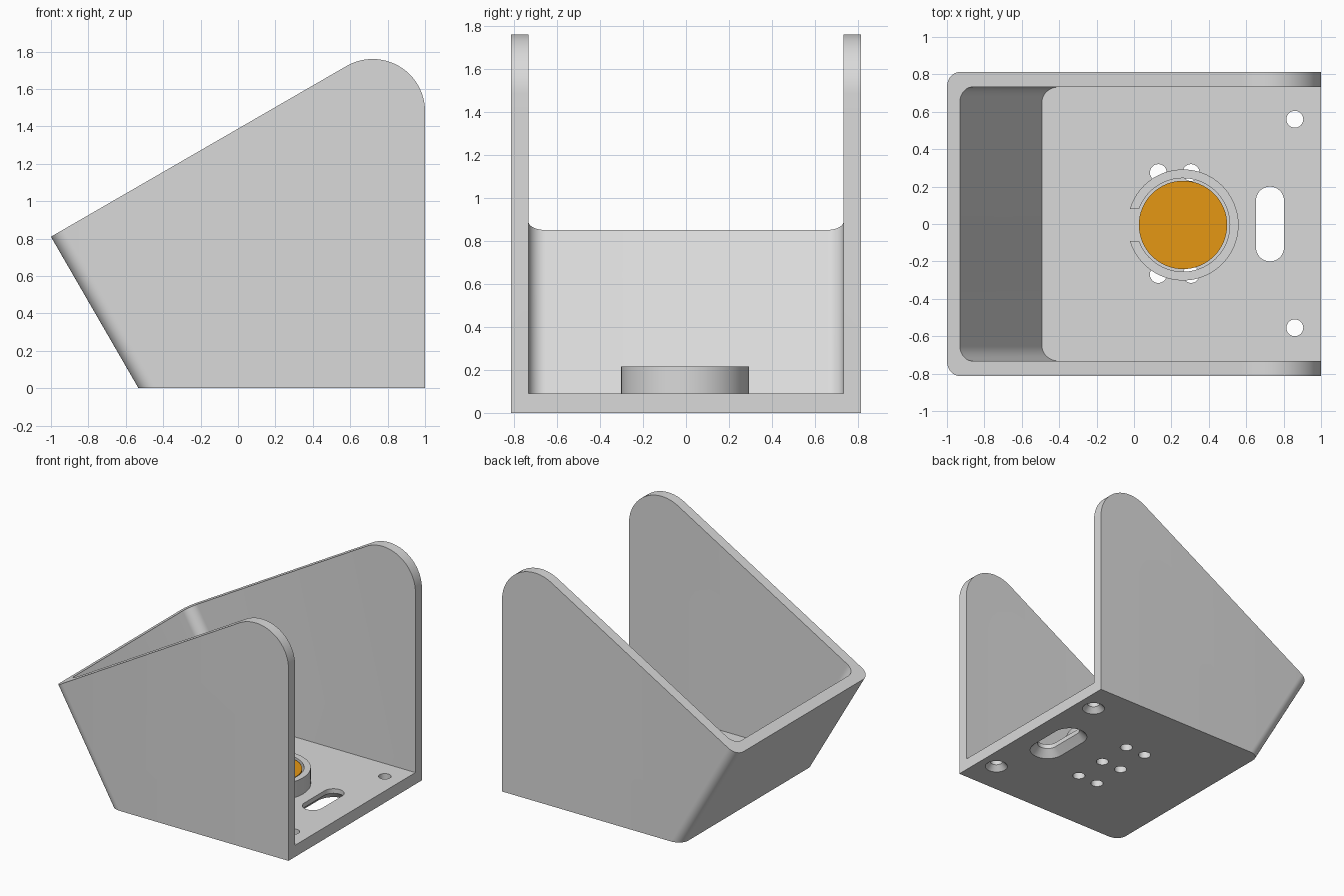
import bpy, bmesh
from math import sin, cos, asin, pi, radians
from mathutils import Vector

cube = bpy.data.objects.get("Cube")
if cube:
    bpy.data.objects.remove(cube, do_unlink=True)


def material(name, colour):
    mat = bpy.data.materials.new(name)
    mat.use_nodes = True
    mat.diffuse_color = colour
    mat.node_tree.nodes["Principled BSDF"].inputs["Base Color"].default_value = colour
    return mat


grey = material("light grey plastic", (0.7, 0.7, 0.7, 1))
amber = material("amber metal", (0.78, 0.31, 0.007, 1))


def finish(bm, name, mat=None):
    bmesh.ops.recalc_face_normals(bm, faces=bm.faces)
    mesh = bpy.data.meshes.new(name)
    bm.to_mesh(mesh)
    bm.free()
    obj = bpy.data.objects.new(name, mesh)
    bpy.context.collection.objects.link(obj)
    if mat:
        mesh.materials.append(mat)
    return obj


def arc(cx, cy, r, start, end, steps):
    angles = [start + (end - start) * i / steps for i in range(steps + 1)]
    return [(cx + r * cos(a), cy + r * sin(a)) for a in angles]


def loft(bm, rings):
    """Skin a stack of equal-length point rings and cap both ends."""
    loops = [[bm.verts.new(p) for p in ring] for ring in rings]
    n = len(loops[0])
    for a, b in zip(loops, loops[1:]):
        for i in range(n):
            bm.faces.new((a[i], a[(i + 1) % n], b[(i + 1) % n], b[i]))
    bm.faces.new(loops[0])
    bm.faces.new(loops[-1])


def side_prism(name, profile, half, mat=None):
    """Extrude an x-z profile across y and round the two sloping rear edges.
    The profile's first two points are the top and bottom of the rear wall."""
    bm = bmesh.new()
    loft(bm, [[(x, y, z) for x, z in profile] for y in (-half, half)])
    slope = (Vector(profile[1]) - Vector(profile[0])).normalized()
    edges = []
    for e in bm.edges:
        d = (e.verts[1].co - e.verts[0].co).normalized()
        if abs(d.x * slope.x + d.z * slope.y) > 0.999 and e.calc_length() > 0.3:
            edges.append(e)
    bmesh.ops.bevel(bm, geom=edges, offset=0.08, offset_type='OFFSET',
                    segments=10, profile=0.5, affect='EDGES')
    return finish(bm, name, mat)


def cut(target, cutter):
    mod = target.modifiers.new("cut", 'BOOLEAN')
    mod.operation = 'DIFFERENCE'
    mod.solver = 'EXACT'
    mod.object = cutter
    cutter.hide_render = True
    bpy.context.view_layer.objects.active = target
    bpy.ops.object.modifier_apply(modifier=mod.name)
    bpy.data.objects.remove(cutter, do_unlink=True)


def smooth(obj):
    bpy.ops.object.select_all(action='DESELECT')
    obj.select_set(True)
    bpy.context.view_layer.objects.active = obj
    bpy.ops.object.shade_smooth_by_angle(angle=radians(30))


# Body: side outline with a sloping rear wall and a rounded upper front corner
FLOOR = 0.09
outline = [(-1, 0.81), (-0.532, 0), (1, 0)] + arc(0.72, 1.48, 0.28, 0, radians(120), 24)
body = side_prism("bracket_body", outline, 0.813, grey)

# Cavity: parallel to the rear wall, open at the top and at +x
down = Vector((0.5, -cos(pi / 6)))
across = Vector((cos(pi / 6), 0.5))
inner_top = Vector((-1, 0.81)) + across * 0.08 - down * 0.6
inner_low = inner_top + down * ((inner_top.y - FLOOR) / -down.y)
cavity = side_prism("cavity_cutter",
                    [tuple(inner_top), tuple(inner_low), (1.5, FLOOR), (1.5, 2.6)], 0.733)
cut(body, cavity)


# Floor holes, some widened below by a countersink
def slot(cx, cy, r, half):
    return arc(cx, cy + half, r, 0, pi, 16) + arc(cx, cy - half, r, pi, 2 * pi, 16)


def circle(cx, cy, r):
    return arc(cx, cy, r, 0, 2 * pi * 31 / 32, 31)


def raised(points, z):
    return [(x, y, z) for x, y in points]


holes = bmesh.new()
loft(holes, [raised(slot(0.727, 0, r, 0.125), z)
             for r, z in ((0.13, -0.001), (0.075, 0.055), (0.075, 0.12))])
for y in (-0.555, 0.56):
    loft(holes, [raised(circle(0.86, y, r), z)
                 for r, z in ((0.083, -0.001), (0.045, 0.04), (0.045, 0.12))])
for x in (0.13, 0.305):
    for y in (-0.27, 0, 0.275):
        loft(holes, [raised(circle(x, y, 0.045), z) for z in (-0.05, 0.12)])
cut(body, finish(holes, "hole_cutter"))
smooth(body)

# Holder ring: open on the side facing the rear wall
CX, CY, GAP = 0.262, -0.005, 0.085
a_out, a_in = pi - asin(GAP / 0.297), pi - asin(GAP / 0.25)
c_shape = arc(CX, CY, 0.297, -a_out, a_out, 56) + arc(CX, CY, 0.25, a_in, -a_in, 56)
bm = bmesh.new()
loft(bm, [raised(c_shape, z) for z in (FLOOR, 0.215)])
smooth(finish(bm, "holder_ring", grey))

# Round disc held in the ring
bm = bmesh.new()
loft(bm, [raised(arc(CX, CY, 0.236, 0, 2 * pi * 63 / 64, 63), z) for z in (FLOOR, 0.207)])
smooth(finish(bm, "held_disc", amber))
